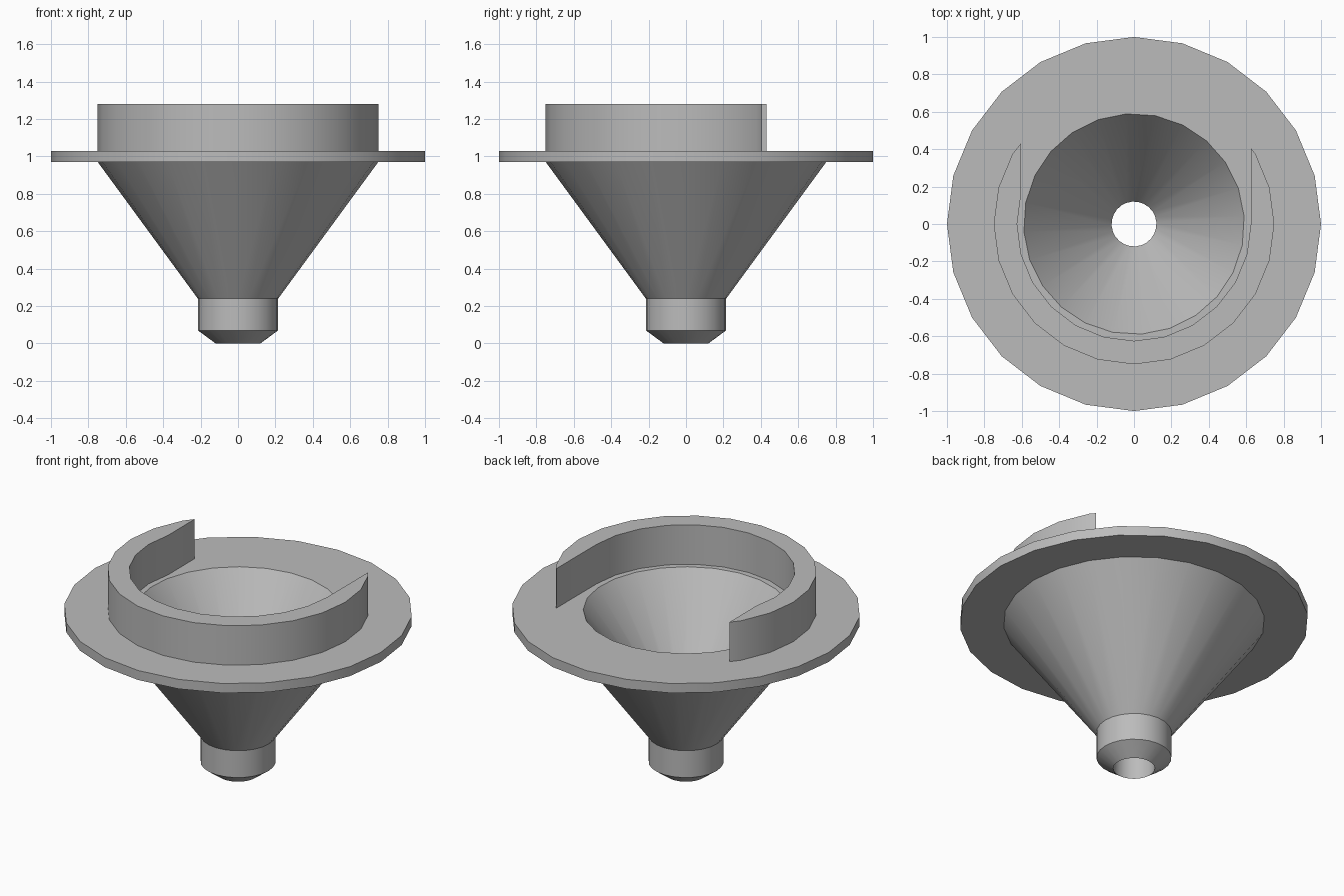
import bpy, bmesh
from math import cos, sin, pi, radians

if "Cube" in bpy.data.objects:
    bpy.data.objects.remove(bpy.data.objects["Cube"], do_unlink=True)

SIDES = 24
TWIST = radians(4)

grey = bpy.data.materials.new("light grey plastic")
grey.use_nodes = True
colour = (0.5, 0.5, 0.5, 1)
grey.diffuse_color = colour
grey.node_tree.nodes["Principled BSDF"].inputs["Base Color"].default_value = colour


def finish(bm, name):
    mesh = bpy.data.meshes.new(name)
    bm.to_mesh(mesh)
    bm.free()
    obj = bpy.data.objects.new(name, mesh)
    bpy.context.collection.objects.link(obj)
    mesh.materials.append(grey)
    bpy.ops.object.select_all(action="DESELECT")
    obj.select_set(True)
    bpy.context.view_layer.objects.active = obj
    bpy.ops.object.shade_smooth_by_angle(angle=radians(30))
    return obj


def lathe(name, profile):
    """Revolve (radius, height, twist) points about z."""
    bm = bmesh.new()
    rings = []
    for r, z, twist in profile:
        angles = [2 * pi * i / SIDES + twist for i in range(SIDES)]
        rings.append([bm.verts.new((r * cos(a), r * sin(a), z)) for a in angles])
    for low, high in zip(rings, rings[1:]):
        for i in range(SIDES):
            j = (i + 1) % SIDES
            bm.faces.new((low[i], low[j], high[j], high[i]))
    return finish(bm, name)


# Funnel: nozzle with bore, outer cone, inner bowl and flat flange
lathe("nozzle", [(0.12, 0.4, TWIST), (0.12, 0, TWIST),
                 (0.215, 0.07, 0), (0.215, 0.24, 0)])
lathe("outer_cone", [(0.215, 0.24, 0), (0.75, 0.97, 0)])
lathe("inner_bowl", [(0.59, 1.03, TWIST), (0.12, 0.4, TWIST)])
lathe("flange", [(0.75, 0.97, 0), (1, 0.97, 0), (1, 1.03, 0), (0.59, 1.03, TWIST)])


# Raised guard: half ring at the front whose inner sides run straight back to points
def arc(radius, first, last):
    step = 2 * pi / SIDES
    return [(radius * cos(i * step), radius * sin(i * step))
            for i in range(first, last + 1)]


half = SIDES // 2
outer = [(-0.605, 0.43)] + arc(0.75, half - 2, SIDES + 2) + [(0.625, 0.405)]
inner = arc(0.625, half - 1, SIDES)
bm = bmesh.new()
base = bm.faces.new([bm.verts.new((x, y, 1.03)) for x, y in outer + inner[::-1]])
top = bmesh.ops.extrude_face_region(bm, geom=[base])["geom"]
bmesh.ops.translate(bm, vec=(0, 0, 0.25),
                    verts=[v for v in top if isinstance(v, bmesh.types.BMVert)])
bmesh.ops.recalc_face_normals(bm, faces=bm.faces)
finish(bm, "raised_guard")
